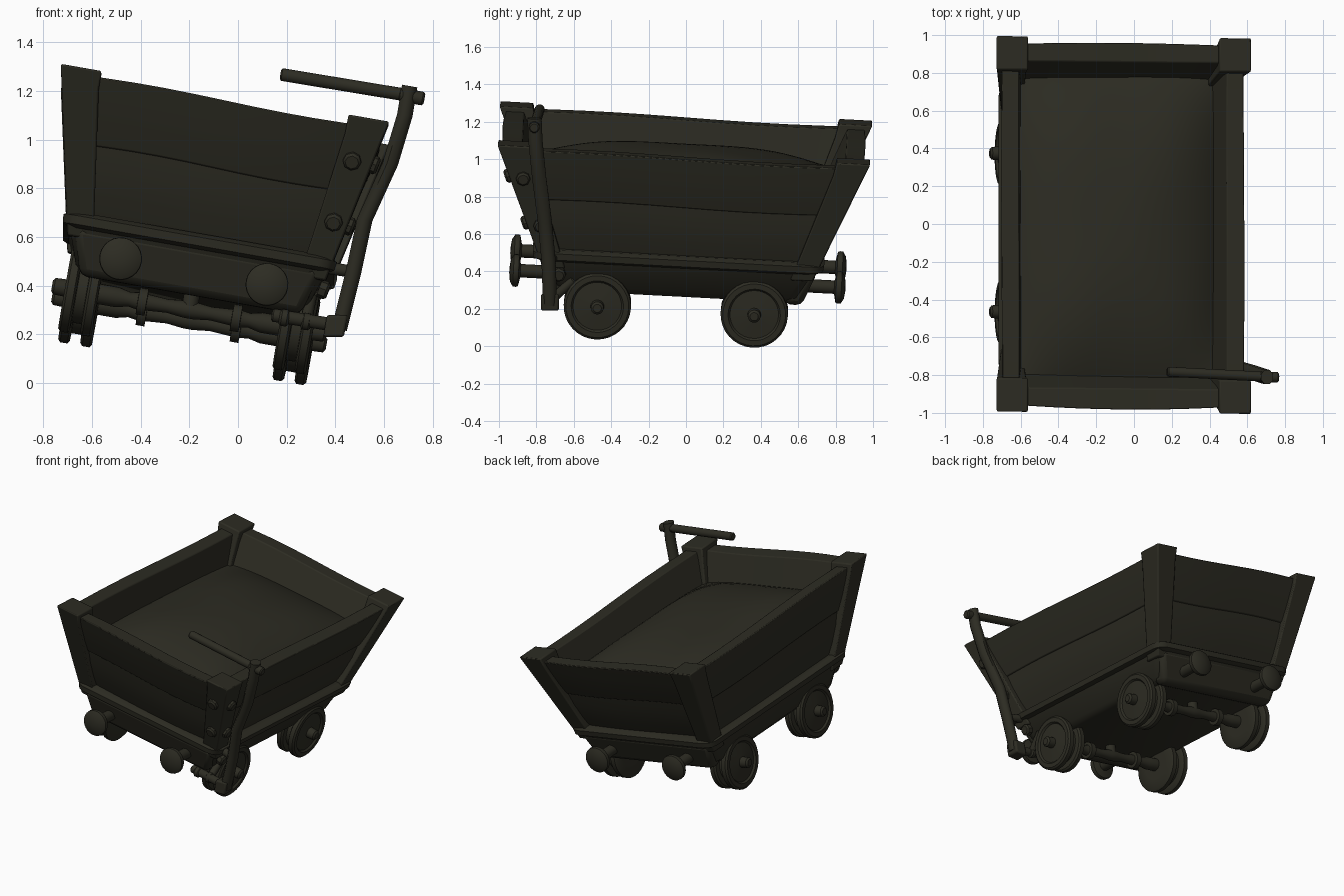
import bpy, bmesh, math
from mathutils import Vector, Matrix

if "Cube" in bpy.data.objects:
    bpy.data.objects.remove(bpy.data.objects["Cube"])

mat = bpy.data.materials.new("dark_olive")
mat.use_nodes = True
COLOR = (0.026, 0.025, 0.0165, 1)
mat.diffuse_color = COLOR
mat.node_tree.nodes["Principled BSDF"].inputs["Base Color"].default_value = COLOR

# The cart leans to its left side and slightly backwards
LEAN = (Matrix.Translation((-0.205, -0.05, 0.28))
        @ Matrix.Rotation(math.radians(-3), 4, 'X')
        @ Matrix.Rotation(math.radians(10), 4, 'Y'))
UPRIGHT = Matrix.Identity(4)


def finish(name, bm, matrix=LEAN, bevel=0.0, angle=35):
    bmesh.ops.recalc_face_normals(bm, faces=bm.faces)
    mesh = bpy.data.meshes.new(name)
    bm.to_mesh(mesh)
    bm.free()
    mesh.materials.append(mat)
    obj = bpy.data.objects.new(name, mesh)
    bpy.context.collection.objects.link(obj)
    obj.matrix_world = matrix
    if bevel:
        mod = obj.modifiers.new("soft_edges", 'BEVEL')
        mod.width = bevel
        mod.segments = 2
        mod.limit_method = 'ANGLE'
    bpy.ops.object.select_all(action='DESELECT')
    obj.select_set(True)
    bpy.context.view_layer.objects.active = obj
    bpy.ops.object.shade_smooth_by_angle(angle=math.radians(angle))


def loft(name, rings, **options):
    """Skin a list of equal point rings and cap both ends."""
    bm = bmesh.new()
    loops = [[bm.verts.new(p) for p in ring] for ring in rings]
    n = len(loops[0])
    for a, b in zip(loops, loops[1:]):
        for i in range(n):
            j = (i + 1) % n
            bm.faces.new((a[i], a[j], b[j], b[i]))
    bm.faces.new(loops[0][::-1])
    bm.faces.new(loops[-1])
    finish(name, bm, **options)


def lathe(name, origin, axis, profile, sides=24, **options):
    """Turn (distance, radius) pairs around an axis."""
    axis = Vector(axis).normalized()
    u = axis.orthogonal().normalized()
    v = axis.cross(u)
    turn = [i * math.tau / sides for i in range(sides)]
    rings = [[Vector(origin) + axis * d + (u * math.cos(t) + v * math.sin(t)) * r
              for t in turn] for d, r in profile]
    loft(name, rings, **options)


def rod(name, a, b, r, **options):
    length = (Vector(b) - Vector(a)).length
    e = r * 0.25
    lathe(name, a, Vector(b) - Vector(a),
          [(0, r - e), (e, r), (length - e, r), (length, r - e)], 12, **options)


def rect(x0, x1, y0, y1, z):
    return [(x0, y0, z), (x1, y0, z), (x1, y1, z), (x0, y1, z)]


# Outer half width and half length of the flaring body at a height
def half_x(z):
    return 0.521 + 0.217 * (z - 0.12)


def half_y(z):
    return 0.69 + 0.408 * (z - 0.12)


# Four leaning corner posts standing on the rim
for sx, sx_name in ((-1, "right"), (1, "left")):
    for sy, sy_name in ((-1, "front"), (1, "back")):
        rings = []
        for z, size in ((0.20, 0.11), (0.35, 0.12), (0.8, 0.155), (0.875, 0.17)):
            x, y = half_x(z), half_y(z)
            rings.append(rect(sx * x, sx * (x - size), sy * y, sy * (y - size - 0.01), z))
        loft(f"{sy_name}_{sx_name}_post", rings, bevel=0.008)


# Wall planks: barrel-faced cross-sections swept along each wall with a gentle bow
def plank(name, end, side, z0, z1, insets, bow):
    rings = []
    steps = 10
    half, across = (half_y, half_x) if end else (half_x, half_y)
    for i in range(steps + 1):
        t = 2 * i / steps - 1
        swell = bow * (1 - t * t)
        wave = -0.008 * math.sin(3 * t)
        ring = []
        for k, inset in enumerate(insets):
            z = z0 + (z1 - z0) * k / (len(insets) - 1)
            ring.append((z + wave, half(z) - inset + swell))
        for z in (z1, z0):
            ring.append((z + wave, half(z) - 0.12))
        rings.append([(t * (across(z) - 0.06), side * o, z) if end
                      else (side * o, t * (across(z) - 0.06), z) for z, o in ring])
    loft(name, rings, bevel=0.006)


UPPER = (0.042, 0.032, 0.029, 0.029)
LOWER = (0.058, 0.042, 0.04, 0.054)
for end, side, label, bow in ((True, -1, "front", 0.022), (True, 1, "back", 0.012),
                              (False, 1, "left", 0.005), (False, -1, "right", 0.005)):
    plank(f"{label}_upper_plank", end, side, 0.57, 0.845, UPPER, bow)
    plank(f"{label}_lower_plank", end, side, 0.25, 0.60, LOWER, bow)


# Rounded-corner outline for the tub and its rim
def outline(x, y, z, r=0.07):
    pts = []
    for k, (sx, sy) in enumerate(((1, 1), (-1, 1), (-1, -1), (1, -1))):
        for i in range(4):
            t = (k + i / 3) * math.pi / 2
            pts.append((sx * (x - r) + r * math.cos(t), sy * (y - r) + r * math.sin(t), z))
    # Put each corner's arc into running order around the outline
    return [p for p in sorted(pts, key=lambda p: math.atan2(p[1], p[0]))]


loft("lower_tub", [outline(0.45, 0.61, 0.065), outline(0.485, 0.67, 0.095),
                   outline(0.54, 0.75, 0.25), outline(0.50, 0.70, 0.30)])
loft("tub_rim", [outline(0.54, 0.75, 0.235), outline(0.565, 0.775, 0.248),
                 outline(0.57, 0.78, 0.283), outline(0.54, 0.75, 0.30)])
for sy, label in ((-1, "front"), (1, "back")):
    loft(f"{label}_end_beam", [rect(-0.46, 0.46, sy * 0.58, sy * 0.67, 0.05),
                               rect(-0.515, 0.515, sy * 0.57, sy * 0.745, 0.24)], bevel=0.03)

# Heaped load, full in the middle and falling off near the walls
bm = bmesh.new()
bmesh.ops.create_grid(bm, x_segments=24, y_segments=32, size=1)
for v in bm.verts:
    x, y = v.co.x, v.co.y
    dome = (1 - abs(x) ** 3) * (1 - abs(y) ** 3)
    ripple = 0.006 * math.sin(5 * x + 1) * math.cos(4 * y) * dome
    v.co = (x * 0.55, y * 0.85, 0.64 + 0.152 * dome + ripple)
finish("load_heap", bm, angle=60)

# Buffers on both ends
for sy, label in ((-1, "front"), (1, "back")):
    for sx in (-1, 1):
        lathe(f"{label}_buffer", (sx * 0.305, sy * 0.62, 0.135), (0, sy, 0),
              [(0, 0.036), (0.22, 0.036), (0.225, 0.06), (0.23, 0.083), (0.24, 0.088),
               (0.258, 0.086), (0.274, 0.06), (0.28, 0.015)])

# Axles, double-flanged wheels and axle hangers
WHEEL = [(0, 0.10), (0, 0.168), (0.008, 0.18), (0.038, 0.18), (0.048, 0.168),
         (0.05, 0.135), (0.09, 0.135), (0.092, 0.168), (0.10, 0.18), (0.13, 0.18),
         (0.14, 0.168), (0.14, 0.14), (0.128, 0.13), (0.135, 0.06), (0.137, 0.036),
         (0.185, 0.034), (0.195, 0.022)]
AXLE_X = 0.005
for sy, label in ((-1, "front"), (1, "back")):
    y = sy * 0.42
    half_axle = [(0.39, 0.042), (0.3, 0.042), (0.25, 0.03), (0.215, 0.036), (0.214, 0.056),
                 (0.178, 0.056), (0.177, 0.034), (0.09, 0.028), (0.02, 0.036)]
    lathe(f"{label}_axle", (AXLE_X, y, 0), (1, 0, 0),
          [(-d, r) for d, r in half_axle] + half_axle[::-1], 16)
    rod(f"{label}_axle_hanger", (AXLE_X, y, 0), (AXLE_X, y, 0.12), 0.034)
    for sx in (-1, 1):
        lathe(f"{label}_wheel", (AXLE_X + sx * 0.377, y, 0), (sx, 0, 0), WHEEL, 32)

# Bolts on the front left post: two on its front, three on its side
BOLT = [(0, 0.038), (0.03, 0.038), (0.04, 0.028)]
for z, edge in ((0.445, 0.062), (0.70, 0.085)):
    lathe("front_bolt", (half_x(z) - edge, -half_y(z) + 0.015, z), (0, -1, -0.4), BOLT, 8)
for z in (0.17, 0.44, 0.70):
    lathe("side_bolt", (half_x(z) - 0.015, -half_y(z) + 0.075, z), (1, 0, -0.2), BOLT, 8)

# Brake lever with handle and mounting, placed upright
LEVER = [(0.415, -0.73, 0.22), (0.44, -0.73, 0.32), (0.475, -0.735, 0.46), (0.52, -0.755, 0.67),
         (0.625, -0.785, 0.9), (0.685, -0.805, 1.1), (0.705, -0.81, 1.22)]
rings = []
for x, y, z in LEVER:
    turn = [(i + 0.5) * math.tau / 8 for i in range(8)]
    rings.append([(x + 0.034 * math.cos(t), y + 0.041 * math.sin(t), z - 0.006 * math.cos(t))
                  for t in turn])
loft("brake_lever", rings, matrix=UPRIGHT, angle=50)
rod("lever_handle", (0.175, -0.782, 1.268), (0.72, -0.81, 1.178), 0.027, matrix=UPRIGHT)
rod("handle_nut", (0.66, -0.808, 1.187), (0.765, -0.812, 1.167), 0.029, matrix=UPRIGHT)
rod("lever_shaft", (0.14, -0.71, 0.28), (0.40, -0.73, 0.238), 0.028, matrix=UPRIGHT)
rod("lever_guide", (0.33, -0.70, 0.48), (0.485, -0.735, 0.455), 0.026, matrix=UPRIGHT)
loft("lever_foot", [rect(0.35, 0.435, -0.775, -0.68, 0.19),
                    rect(0.365, 0.45, -0.775, -0.68, 0.28)], matrix=UPRIGHT, bevel=0.01)
for x in (0.19, 0.28):
    z = 0.272 - 0.17 * (x - 0.19)
    rod("shaft_bracket", (x - 0.02, -0.715, z), (x + 0.02, -0.715, z - 0.007), 0.036, matrix=UPRIGHT)
    rod("bracket_strut", (x, -0.71, z), (x + 0.02, -0.60, z + 0.10), 0.024, matrix=UPRIGHT)
